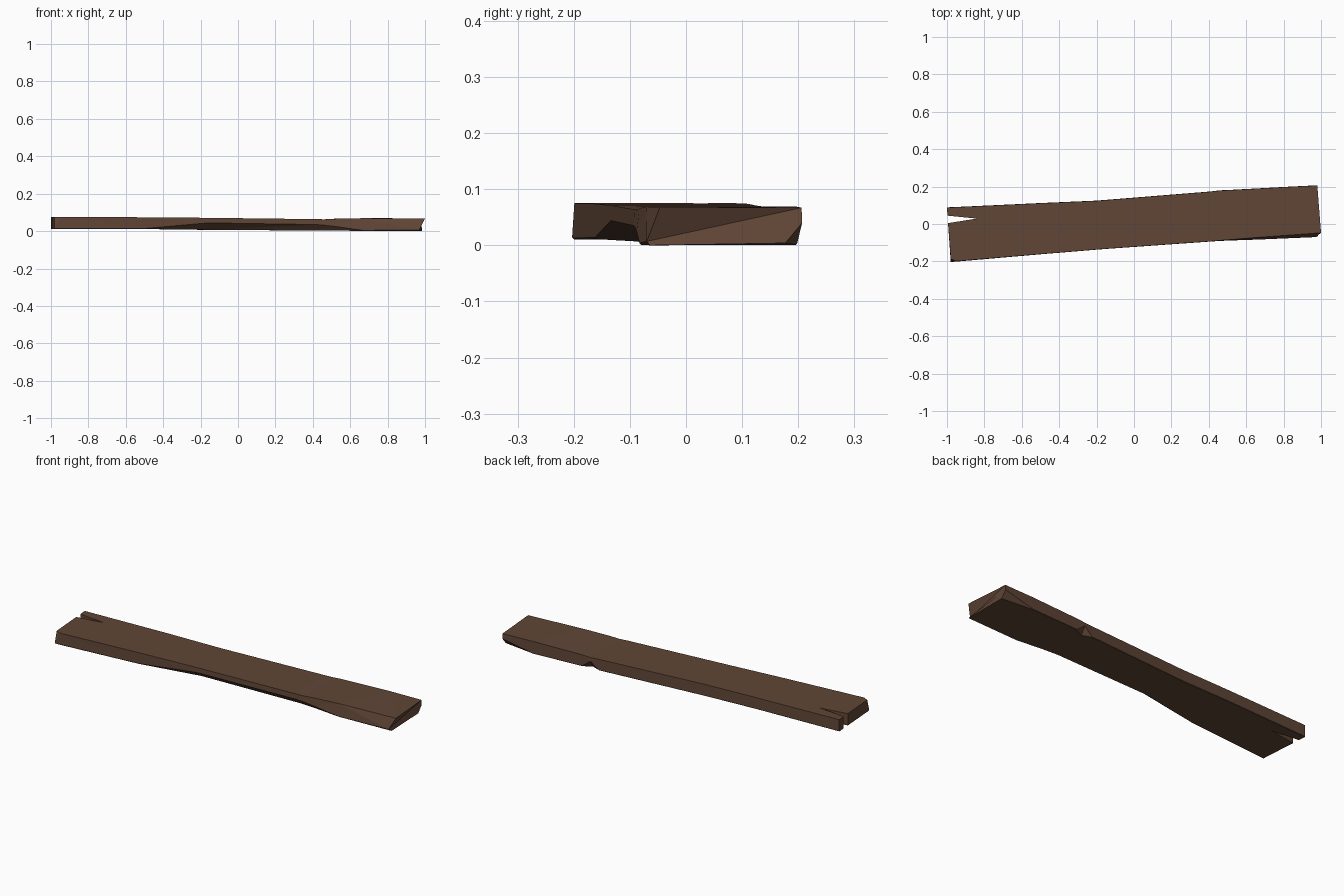
import bpy, bmesh

wood = bpy.data.materials.new("dark brown wood")
wood.diffuse_color = (0.118, 0.061, 0.037, 1)


def mesh_object(name, verts, faces):
    bm = bmesh.new()
    vs = [bm.verts.new(v) for v in verts]
    for f in faces:
        bm.faces.new([vs[i] for i in f])
    bmesh.ops.triangulate(bm, faces=[f for f in bm.faces if len(f.verts) == 4])
    bmesh.ops.recalc_face_normals(bm, faces=bm.faces)
    me = bpy.data.meshes.new(name)
    bm.to_mesh(me)
    bm.free()
    me.materials.append(wood)
    ob = bpy.data.objects.new(name, me)
    bpy.context.collection.objects.link(ob)
    return ob


# Plank stations: x front, x back, y front, y back, z top, z bottom,
# front top inset, front under-chip (depth, height), back under-chip (depth, height)
stations = [
    (-0.98, -1.00, -0.203, 0.089, 0.075, 0.010, 0.018, 0.004, 0.004, 0.002, 0.002),
    (-0.95, -0.95, -0.201, 0.091, 0.075, 0.010, 0.002, 0.003, 0.003, 0.002, 0.002),
    (-0.50, -0.50, -0.162, 0.112, 0.074, 0.011, 0.001, 0.003, 0.003, 0.002, 0.002),
    (-0.16, -0.20, -0.134, 0.125, 0.071, 0.007, 0.001, 0.045, 0.037, 0.002, 0.002),
    (0.42, 0.41, -0.093, 0.174, 0.064, 0.003, 0.001, 0.030, 0.032, 0.002, 0.002),
    (0.47, 0.46, -0.090, 0.180, 0.063, 0.003, 0.003, 0.025, 0.028, 0.026, 0.040),
    (0.52, 0.51, -0.088, 0.182, 0.066, 0.003, 0.005, 0.020, 0.022, 0.002, 0.002),
    (0.67, 0.80, -0.083, 0.198, 0.069, 0.001, 0.012, 0.003, 0.003, 0.002, 0.002),
    (0.97, 0.98, -0.070, 0.207, 0.067, 0.004, 0.023, 0.003, 0.003, 0.030, 0.036),
]
verts, n = [], 6
for xf, xb, yf, yb, zt, zb, inset, fd, fh, bd, bh in stations:
    verts += [(xf, yf + fd, zb), (xf, yf, zb + fh), (xf, yf + inset, zt),
              (xb, yb - 0.001, zt), (xb, yb, zb + bh), (xb, yb - bd, zb)]
# The right end leans out to x = 1 along its front top corner
verts[-n + 2] = (1.0, -0.047, 0.067)
verts[-n] = (0.985, -0.064, 0.0)
faces = [tuple(range(n)), tuple(range(len(verts) - n, len(verts)))]
for s in range(len(stations) - 1):
    a, b = s * n, (s + 1) * n
    faces += [(a + i, a + (i + 1) % n, b + (i + 1) % n, b + i) for i in range(n)]
plank = mesh_object("plank", verts, faces)

# Wedge-shaped split in the left end
split = [(-1.05, 0.050), (-0.84, 0.029), (-1.05, -0.004)]
cutter = mesh_object("split_cutter",
                     [(x, y, z) for z in (-0.1, 0.2) for x, y in split],
                     [(0, 1, 2), (3, 4, 5), (0, 1, 4, 3), (1, 2, 5, 4), (2, 0, 3, 5)])
cutter.hide_render = True
cutter.hide_viewport = True
cut = plank.modifiers.new("end split", 'BOOLEAN')
cut.operation = 'DIFFERENCE'
cut.solver = 'EXACT'
cut.object = cutter
